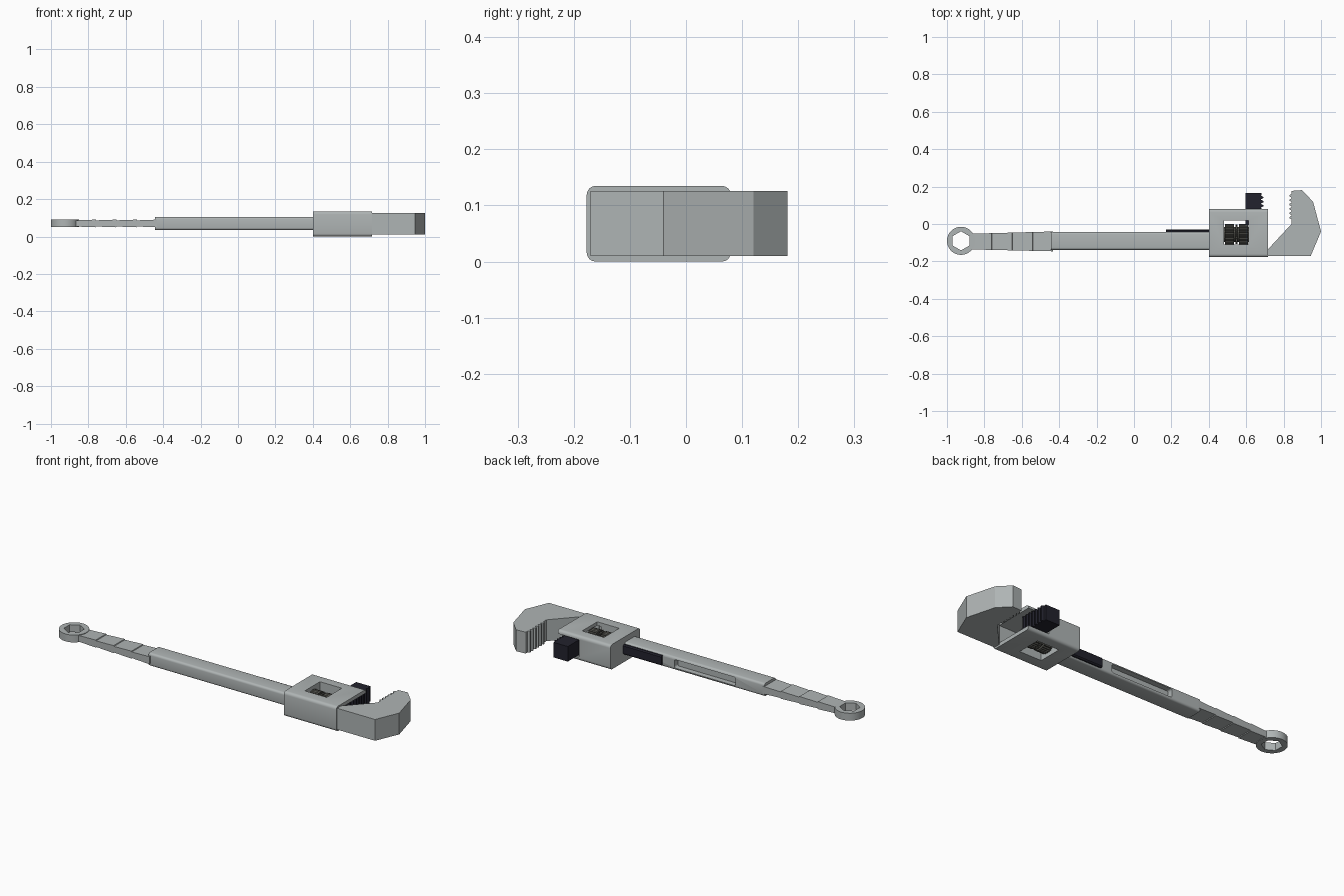
import bpy, bmesh, math
from mathutils import Matrix

if "Cube" in bpy.data.objects:
    bpy.data.objects.remove(bpy.data.objects["Cube"])


def material(name, rgb):
    m = bpy.data.materials.new(name)
    m.diffuse_color = (*rgb, 1)
    m.use_nodes = True
    m.node_tree.nodes["Principled BSDF"].inputs["Base Color"].default_value = m.diffuse_color
    return m


STEEL = material("light steel", (0.43, 0.46, 0.46))
BLACK = material("blue black", (0.016, 0.016, 0.026))
KNURL = material("dark olive steel", (0.075, 0.075, 0.065))


def finish(bm, name, mat):
    bmesh.ops.recalc_face_normals(bm, faces=bm.faces)
    me = bpy.data.meshes.new(name)
    bm.to_mesh(me)
    bm.free()
    ob = bpy.data.objects.new(name, me)
    bpy.context.collection.objects.link(ob)
    me.materials.append(mat)
    return ob


def box(name, lo, hi, mat, bevel=0, segs=4, axis=0):
    """Box from corner to corner, edges along one axis optionally rounded."""
    bm = bmesh.new()
    bmesh.ops.create_cube(bm, size=1)
    for v in bm.verts:
        v.co = [(a + b) / 2 + c * (b - a) for a, b, c in zip(lo, hi, v.co)]
    if bevel:
        edges = [e for e in bm.edges
                 if abs((e.verts[0].co - e.verts[1].co)[axis]) > 1e-5]
        bmesh.ops.bevel(bm, geom=edges, offset=bevel, segments=segs,
                        profile=0.5, affect='EDGES')
    return finish(bm, name, mat)


def prism(name, pts, z0, z1, mat):
    """Extrude an xy outline from z0 to z1."""
    bm = bmesh.new()
    f = bm.faces.new([bm.verts.new((x, y, z0)) for x, y in pts])
    r = bmesh.ops.extrude_face_region(bm, geom=[f])
    for v in r["geom"]:
        if isinstance(v, bmesh.types.BMVert):
            v.co.z = z1
    return finish(bm, name, mat)


def circle(cx, cy, r, n, start=0.0):
    return [(cx + r * math.cos(start + math.tau * i / n),
             cy + r * math.sin(start + math.tau * i / n)) for i in range(n)]


def activate(ob):
    bpy.ops.object.select_all(action='DESELECT')
    ob.select_set(True)
    bpy.context.view_layer.objects.active = ob


def cut(ob, cutter):
    cutter.hide_render = True
    mod = ob.modifiers.new("cut", 'BOOLEAN')
    mod.operation = 'DIFFERENCE'
    mod.solver = 'EXACT'
    mod.object = cutter
    activate(ob)
    bpy.ops.object.modifier_apply(modifier=mod.name)
    bpy.data.objects.remove(cutter, do_unlink=True)


def smooth(ob):
    activate(ob)
    bpy.ops.object.shade_smooth_by_angle(angle=math.radians(35))


def toothed_edge(x, tip, y0, y1, n):
    """Sawtooth points climbing along y."""
    pts, step = [], (y1 - y0) / n
    for i in range(n):
        y = y0 + i * step
        pts += [(x, y), (tip, y + step * 0.25), (tip, y + step * 0.55), (x, y + step * 0.8)]
    return pts


# ring end with hexagonal hole
ring = prism("ring_end", circle(-0.925, -0.09, 0.075, 40), 0.05, 0.09, STEEL)
cut(ring, prism("hex_cutter", circle(-0.925, -0.09, 0.051, 6, math.pi / 2), 0, 0.2, STEEL))
smooth(ring)

# tapered grip with shallow steps on its faces
bm = bmesh.new()
rows = []
x0, x1, n = -0.868, -0.43, 4
for i in range(n):
    for t, h in ((0.0, 0.0165), (0.98, 0.0205)):
        s = (i + t) / n
        w = 0.042 + 0.011 * s
        x = x0 + (x1 - x0) * s
        yc = -0.094 + 0.001 * s
        rows.append([bm.verts.new((x, yc + sy * w, 0.07 + sz * h))
                     for sy, sz in ((-1, -1), (1, -1), (1, 1), (-1, 1))])
for a, b in zip(rows, rows[1:]):
    for k in range(4):
        bm.faces.new((a[k], a[(k + 1) % 4], b[(k + 1) % 4], b[k]))
bm.faces.new(rows[0])
bm.faces.new(rows[-1])
finish(bm, "stepped_grip", STEEL)

# main handle with long recess in the back edge
handle = box("handle", (-0.443, -0.138, 0.035), (0.41, -0.042, 0.105), STEEL, 0.012)
cut(handle, box("recess_cutter", (-0.27, -0.072, 0.047), (0.10, 0.0, 0.093), STEEL, 0.01, 3, 1))
smooth(handle)

# dark spring strip on the back edge of the handle
box("spring_strip", (0.17, -0.06, 0.043), (0.41, -0.03, 0.097), BLACK, 0.006, 1)

# housing with adjuster window and open jaw channel
housing = box("housing", (0.40, -0.177, 0.0), (0.717, 0.08, 0.135), STEEL, 0.016)
cut(housing, box("window_cutter", (0.48, -0.11, -0.1), (0.612, 0.02, 0.3), STEEL))
cut(housing, box("channel_cutter", (0.59, -0.14, 0.02), (0.8, 0.2, 0.115), STEEL))
smooth(housing)

# hook jaw with gripping teeth
hook = [(0.62, -0.17), (0.945, -0.17), (1.0, -0.04), (0.957, 0.12),
        (0.897, 0.181), (0.842, 0.177)]
hook += toothed_edge(0.842, 0.831, 0.025, 0.165, 6)[::-1]
hook += [(0.842, 0.0), (0.715, -0.137), (0.62, -0.137)]
prism("hook_jaw", hook, 0.01, 0.126, STEEL)

# sliding dark jaw with teeth towards the hook
jaw = [(0.597, 0.165), (0.597, -0.005), (0.68, -0.005)]
jaw += toothed_edge(0.68, 0.692, 0.0, 0.155, 7) + [(0.682, 0.165)]
prism("sliding_jaw", jaw, 0.027, 0.109, BLACK)

# knurled adjuster: ribbed drums either side of a groove
drums = [(0.487, 0.012), (0.5, 0.048), (0.538, 0.055), (0.568, 0.055)]
for i, (a, b, r, ribs) in enumerate([(0.478, 0.618, 0.04, 0), (0.487, 0.535, 0.055, 28),
                                     (0.543, 0.553, 0.052, 28), (0.561, 0.609, 0.055, 28)]):
    pts = []
    count = ribs * 2 if ribs else 24
    for k in range(count):
        rr = r - (0.005 if ribs and k % 2 else 0)
        t = math.tau * k / count
        pts.append((rr * math.cos(t), rr * math.sin(t)))
    drum = prism("adjuster_drum_%d" % i, pts, a, b, KNURL)
    drum.data.transform(Matrix.Translation((0, -0.055, 0.0675)) @ Matrix.Rotation(math.pi / 2, 4, 'Y'))
